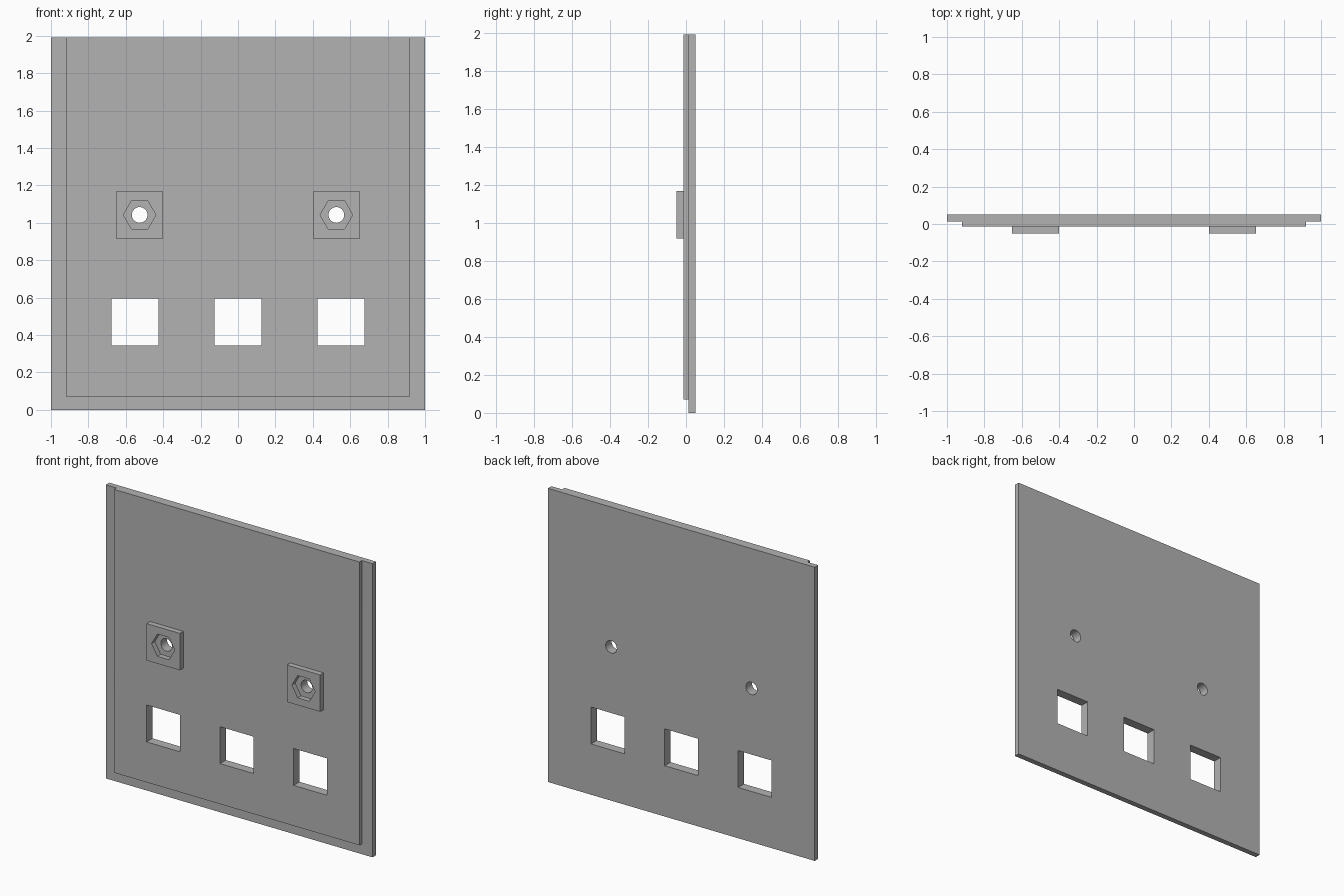
import bpy
from math import radians

if "Cube" in bpy.data.objects:
    bpy.data.objects.remove(bpy.data.objects["Cube"])

grey = bpy.data.materials.new("plain grey")
grey.use_nodes = True
grey.diffuse_color = (0.45, 0.45, 0.45, 1)
grey.node_tree.nodes["Principled BSDF"].inputs["Base Color"].default_value = grey.diffuse_color

TOP = 1.99
FRONT, FACE, STEP, BACK = -0.05, -0.013, 0.013, 0.05   # depth levels
BOSS_X, BOSS_Z = 0.526, 1.042
WINDOW_X, WINDOW_Z = 0.551, 0.469
SQUARE = 0.25


def box(name, x0, x1, y0, y1, z0, z1):
    bpy.ops.mesh.primitive_cube_add(
        size=1, location=((x0 + x1) / 2, (y0 + y1) / 2, (z0 + z1) / 2))
    ob = bpy.context.object
    ob.name = name
    ob.scale = (x1 - x0, y1 - y0, z1 - z0)
    bpy.ops.object.transform_apply(location=False, rotation=False, scale=True)
    ob.data.materials.append(grey)
    return ob


def square(name, x, z, y0, y1):
    h = SQUARE / 2
    return box(name, x - h, x + h, y0, y1, z - h, z + h)


def prism(name, sides, radius, x, z, y0, y1):
    bpy.ops.mesh.primitive_cylinder_add(
        vertices=sides, radius=radius, depth=y1 - y0,
        location=(x, (y0 + y1) / 2, z), rotation=(radians(90), 0, 0))
    ob = bpy.context.object
    ob.name = name
    # turn the hexagon so that its corners point sideways
    if sides == 6:
        ob.rotation_euler = (radians(90), radians(30), 0)
    bpy.ops.object.transform_apply(location=False, rotation=True, scale=True)
    ob.data.materials.append(grey)
    return ob


def combine(target, tool, operation):
    mod = target.modifiers.new(tool.name, "BOOLEAN")
    mod.operation = operation
    mod.solver = "EXACT"
    mod.object = tool
    bpy.context.view_layer.objects.active = target
    bpy.ops.object.modifier_apply(modifier=mod.name)
    bpy.data.objects.remove(tool)


# back plate with a narrower raised face, open to the top edge
panel = box("panel", -1, 1, STEP, BACK, 0, TOP)
combine(panel, box("raised_face", -0.92, 0.92, FACE, STEP + 0.01, 0.07, TOP), "UNION")

# square bosses with a hexagonal nut pocket and a through hole
for x in (-BOSS_X, BOSS_X):
    combine(panel, square("boss", x, BOSS_Z, FRONT, FACE + 0.01), "UNION")
    combine(panel, prism("nut_pocket", 6, 0.087, x, BOSS_Z, FRONT - 0.1, FACE - 0.002), "DIFFERENCE")
    combine(panel, prism("screw_hole", 32, 0.042, x, BOSS_Z, FRONT - 0.1, BACK + 0.1), "DIFFERENCE")

# row of square windows
for x in (-WINDOW_X, 0, WINDOW_X):
    combine(panel, square("window", x, WINDOW_Z, FRONT - 0.1, BACK + 0.1), "DIFFERENCE")

bpy.ops.object.select_all(action="DESELECT")
panel.select_set(True)
bpy.context.view_layer.objects.active = panel
bpy.ops.object.shade_smooth_by_angle(angle=radians(30))
